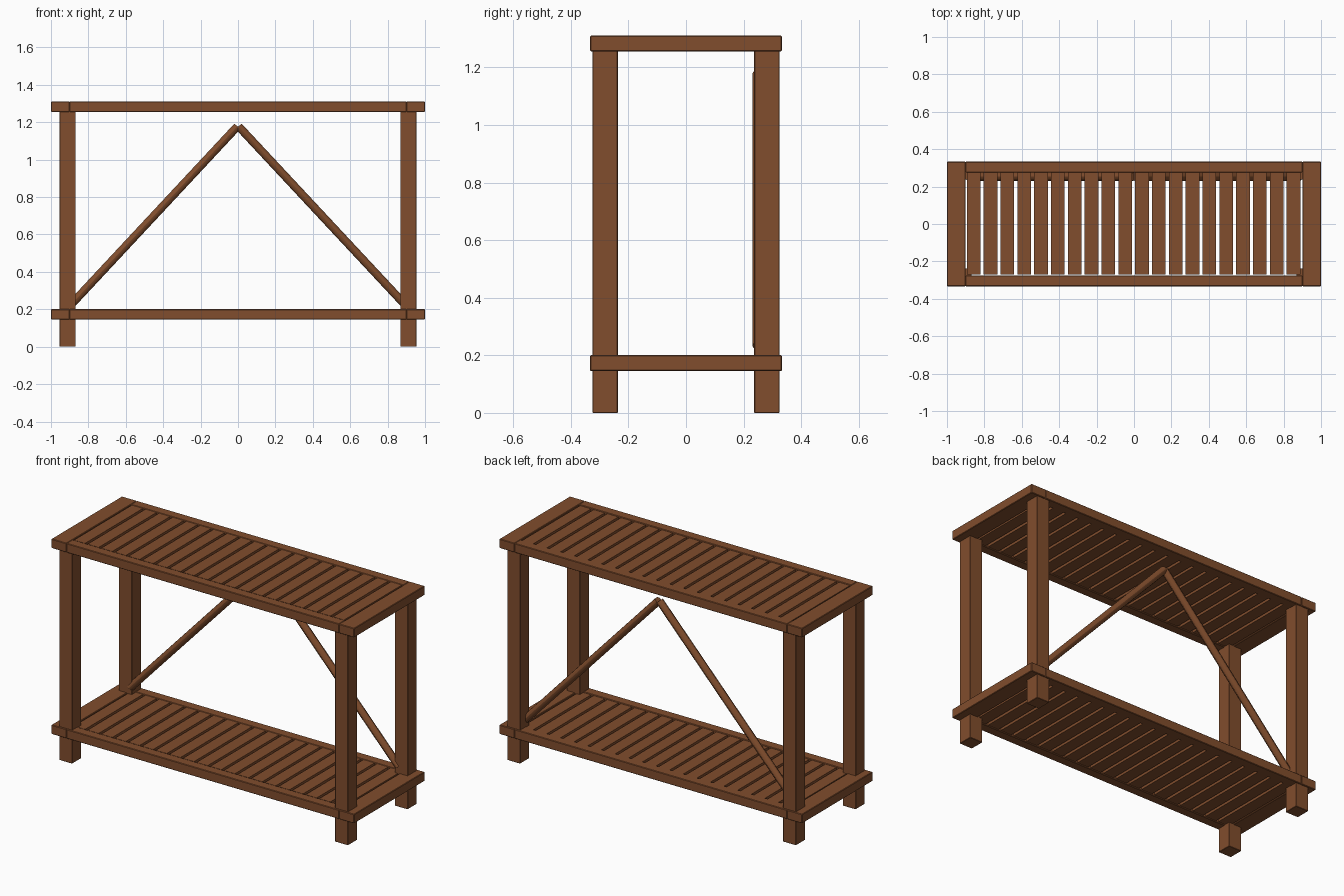
import bpy
from mathutils import Vector

cube = bpy.data.objects.get("Cube")
if cube:
    bpy.data.objects.remove(cube, do_unlink=True)

wood = bpy.data.materials.new("brown_wood")
wood.use_nodes = True
colour = (0.22, 0.075, 0.026, 1)
wood.diffuse_color = colour
wood.node_tree.nodes["Principled BSDF"].inputs["Base Color"].default_value = colour


def board(name, centre, size, bevel=0.003):
    """Square timber with slightly eased edges."""
    bpy.ops.mesh.primitive_cube_add(size=1, location=centre)
    ob = bpy.context.object
    ob.name = name
    ob.scale = size
    bpy.ops.object.transform_apply(location=False, rotation=False, scale=True)
    ob.data.materials.append(wood)
    if bevel:
        mod = ob.modifiers.new("eased_edges", "BEVEL")
        mod.width = bevel
        mod.segments = 1
    return ob


def pole(name, start, end, radius):
    """Round pole between two points."""
    a, b = Vector(start), Vector(end)
    bpy.ops.mesh.primitive_cylinder_add(vertices=12, radius=radius,
                                        depth=(b - a).length, location=(a + b) / 2)
    ob = bpy.context.object
    ob.name = name
    ob.rotation_euler = (b - a).to_track_quat("Z", "Y").to_euler()
    ob.data.materials.append(wood)
    bpy.ops.object.shade_smooth_by_angle()


def shelf(name, z):
    """Frame of two end boards and two rails, filled with cross slats."""
    for side, s in (("left", 1), ("right", -1)):
        board(f"{name}_{side}_end_board", (s * 0.95, 0, z), (0.1, 0.666, 0.055))
    for side, s in (("back", 1), ("front", -1)):
        board(f"{name}_{side}_rail", (0, s * 0.304, z), (1.8, 0.058, 0.055))
    for i in range(20):
        board(f"{name}_slat_{i + 1}", (-0.857 + i * 0.09, 0.002, z),
              (0.073, 0.546, 0.05), 0)


shelf("lower_shelf", 0.173)
shelf("upper_shelf", 1.283)

# Four legs
for side, sx in (("left", 1), ("right", -1)):
    for end, sy in (("front", -1), ("back", 1)):
        board(f"{end}_{side}_leg", (sx * 0.911, sy * 0.281, 0.63),
              (0.086, 0.088, 1.26), 0.002)

# Diagonal braces meeting at the middle of the back
for side, s in (("left", 1), ("right", -1)):
    pole(f"{side}_brace", (s * 0.885, 0.253, 0.233), (s * 0.003, 0.253, 1.178), 0.022)
